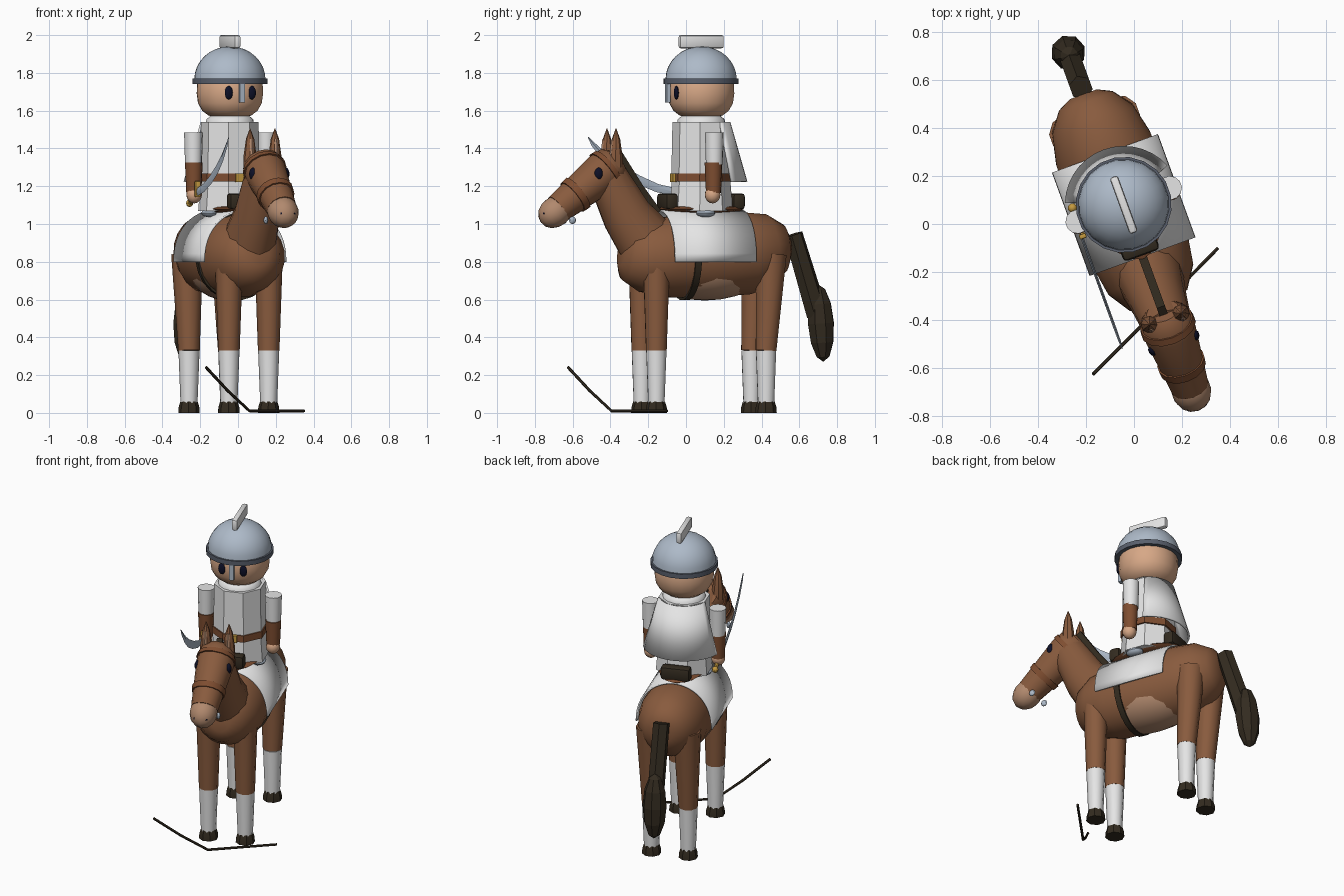
import bpy, bmesh, math
from mathutils import Vector, Matrix

if "Cube" in bpy.data.objects:
    bpy.data.objects.remove(bpy.data.objects["Cube"])

# The whole rider is turned 20 degrees; parts are built facing -y and then placed
PLACE = Matrix.Translation((-0.043, 0.08, 0)) @ Matrix.Rotation(math.radians(20), 4, 'Z')


def colour(name, r, g, b):
    m = bpy.data.materials.new(name)
    m.diffuse_color = (r, g, b, 1)
    m.use_nodes = True
    m.node_tree.nodes["Principled BSDF"].inputs["Base Color"].default_value = m.diffuse_color
    return m


COAT = colour("coat_brown", .25, .105, .048)
LEATHER = colour("leather_brown", .21, .075, .03)
DARK = colour("dark_hair", .033, .024, .014)
SKIN = colour("skin", .68, .39, .24)
TAN = colour("pale_muzzle", .44, .25, .155)
WHITE = colour("white_cloth", .78, .78, .78)
STEEL = colour("steel", .42, .49, .58)
DSTEEL = colour("dark_steel", .10, .115, .15)
GOLD = colour("gold", .55, .32, .05)
NAVY = colour("eye_navy", .004, .005, .02)


def finish(bm, name, mat, angle=40, place=PLACE):
    bmesh.ops.recalc_face_normals(bm, faces=bm.faces)
    me = bpy.data.meshes.new(name)
    bm.to_mesh(me)
    bm.free()
    me.transform(place)
    me.materials.append(mat)
    ob = bpy.data.objects.new(name, me)
    bpy.context.collection.objects.link(ob)
    if angle:
        bpy.ops.object.select_all(action='DESELECT')
        ob.select_set(True)
        bpy.context.view_layer.objects.active = ob
        bpy.ops.object.shade_smooth_by_angle(angle=math.radians(angle))
    return ob


def tube(name, mat, secs, n=12, angle=40, place=PLACE, turn=0.5):
    """Loft of elliptical sections: (x, forward, z, side radius, other radius)."""
    bm = bmesh.new()
    pts = [Vector((s[0], -s[1], s[2])) for s in secs]
    rings = []
    for i, s in enumerate(secs):
        t = (pts[min(i + 1, len(pts) - 1)] - pts[max(i - 1, 0)]).normalized()
        side = (Vector((1, 0, 0)) - t * t.x).normalized()
        up = t.cross(side)
        rings.append([bm.verts.new(pts[i] + side * s[3] * math.cos(a) + up * s[4] * math.sin(a))
                      for a in [(k + turn) * math.tau / n for k in range(n)]])
    for a, b in zip(rings, rings[1:]):
        for k in range(n):
            bm.faces.new((a[k], a[(k + 1) % n], b[(k + 1) % n], b[k]))
    bm.faces.new(rings[0])
    bm.faces.new(rings[-1])
    return finish(bm, name, mat, angle, place)


def post(name, mat, x, f, profile, n=12, angle=40):
    """Upright turned shape from (z, radius) pairs."""
    return tube(name, mat, [(x, f, z, r, r) for z, r in profile], n, angle)


def ball(name, mat, x, f, z, size, seg=16, rings=10, tilt=0, angle=40):
    bm = bmesh.new()
    m = Matrix.Translation((x, -f, z)) @ Matrix.Rotation(tilt, 4, 'X') @ Matrix.Diagonal((*size, 1))
    bmesh.ops.create_uvsphere(bm, u_segments=seg, v_segments=rings, radius=1, matrix=m)
    return finish(bm, name, mat, angle)


def box(name, mat, x, f, z, size, bevel=0):
    bm = bmesh.new()
    bmesh.ops.create_cube(bm, size=1, matrix=Matrix.Translation((x, -f, z)) @ Matrix.Diagonal((*size, 1)))
    if bevel:
        bmesh.ops.bevel(bm, geom=bm.edges[:], offset=bevel, segments=2, profile=.5, affect='EDGES')
    return finish(bm, name, mat, 30)


def sheet(name, mat, rows, thick):
    """Thin cloth skinned over rows of points."""
    bm = bmesh.new()
    grid = [[bm.verts.new(p) for p in r] for r in rows]
    for a, b in zip(grid, grid[1:]):
        for k in range(len(a) - 1):
            bm.faces.new((a[k], a[k + 1], b[k + 1], b[k]))
    ob = finish(bm, name, mat)
    mod = ob.modifiers.new("thickness", 'SOLIDIFY')
    mod.thickness = thick
    return ob


# ---- horse ----
tube("horse_body", COAT, [
    (0, -.49, .87, .06, .07), (0, -.46, .87, .12, .13), (0, -.38, .865, .18, .19),
    (0, -.25, .845, .21, .22), (0, 0, .83, .215, .225), (0, .2, .825, .212, .215),
    (0, .33, .83, .19, .19), (0, .42, .84, .13, .14), (0, .45, .845, .06, .07)], 20)
ball("belly_patch", TAN, 0, -.02, .765, (.19, .34, .17), 20, 12)
tube("neck", COAT, [(0, .27, .86, .15, .17), (0, .42, 1.05, .12, .135), (0, .56, 1.31, .10, .10)], 14)

# head runs from the poll down to the muzzle
POLL, NOSE = Vector((0, .53, 1.29)), Vector((0, .82, 1.07))


def along(t, r):
    p = POLL.lerp(NOSE, t)
    return (0, p.y, p.z, r, r)


tube("horse_head", COAT, [along(-.2, .07), along(-.1, .105), along(.1, .112), along(.55, .095), along(.95, .08)], 14)
ball("muzzle", TAN, 0, .822, 1.065, (.083, .098, .08), 14, 8, math.radians(37))
tube("nose_band", LEATHER, [along(.57, .102), along(.67, .098)], 14)
tube("brow_band", LEATHER, [along(-.03, .114), along(.05, .119)], 14)
for s, side in ((-1, "left"), (1, "right")):
    ball(side + "_horse_eye", NAVY, s * .092, .61, 1.265, (.02, .025, .034), 10, 8)
    ball(side + "_nostril", NAVY, s * .035, .895, 1.055, (.009, .009, .009), 6, 4)
    ball(side + "_bit_ring", STEEL, s * .07, .75, 1.02, (.012, .02, .02), 8, 6)
    post(side + "_ear", COAT, s * .07, .505, [(1.3, .036), (1.35, .036), (1.45, .022), (1.505, .002)], 8)
    post(side + "_inner_ear", TAN, s * .07, .522, [(1.33, .024), (1.45, .009)], 6)
tube("mane", DARK, [(0, .25, 1.06, .025, .03), (0, .35, 1.19, .025, .03), (0, .47, 1.37, .025, .03)], 4, 0)
ball("forelock", DARK, 0, .54, 1.365, (.028, .035, .025), 8, 6)

# legs: thigh, white sock and hoof
for f, top, lean, r, end in ((.293, .81, 0, .074, "front"), (-.325, .84, .03, .084, "rear")):
    for s, side in ((-1, "left"), (1, "right")):
        name, x = end + "_" + side, s * .112
        tube(name + "_leg", COAT, [(x, f, .33, .057, .057), (x, f - lean, top, r, r)], 10)
        post(name + "_sock", WHITE, x, f, [(.05, .045), (.33, .056)], 10)
        post(name + "_hoof", DARK, x, f, [(0, .057), (.03, .055), (.06, .046)], 8, 25)

tube("tail_dock", DARK, [(0, -.52, .945, .05, .052), (0, -.655, .52, .05, .06)], 6, 0)
ball("tail_tuft", DARK, 0, -.675, .475, (.073, .073, .205), 8, 6, math.radians(4), 0)

# ---- tack ----
ARCH = [math.pi * k / 24 for k in range(25)]
sheet("saddle_blanket", WHITE, [[(.235 * math.cos(a), y, .8 + .275 * math.sin(a) ** .9) for a in ARCH]
                                for y in (-.23, .228)], .01)
tube("girth_strap", DARK, [(0, .075, .828, .222, .232), (0, .11, .828, .222, .232)], 24)
ball("saddle_seat", LEATHER, 0, 0, 1.08, (.14, .24, .024), 16, 8)
box("saddle_pommel", DARK, 0, .19, 1.12, (.16, .07, .085), .018)
box("saddle_roll", DARK, 0, -.185, 1.12, (.18, .07, .085), .018)
for s, side in ((-1, "left"), (1, "right")):
    ball(side + "_foot_plate", STEEL, s * .125, .02, 1.058, (.04, .055, .022), 10, 6)

# ---- rider ----
post("tunic_skirt", WHITE, 0, 0, [(1.07, .168), (1.23, .155)], 8, 20)
post("belt", LEATHER, 0, 0, [(1.225, .166), (1.268, .165)], 8, 20)
box("belt_buckle", GOLD, 0, .157, 1.246, (.05, .02, .045))
post("tunic", WHITE, 0, 0, [(1.25, .158), (1.54, .152)], 8, 20)
post("collar", WHITE, 0, 0, [(1.53, .13), (1.555, .125), (1.575, .10)], 16)
post("rider_head", SKIN, 0, 0, [(1.562, .08), (1.575, .115), (1.60, .148), (1.64, .17),
                                (1.69, .177), (1.74, .175), (1.78, .16)], 20)
for s, side in ((-1, "left"), (1, "right")):
    ball(side + "_rider_eye", NAVY, s * .065, .163, 1.695, (.023, .012, .036), 12, 8)
    x = s * .205
    post(side + "_sleeve", WHITE, x, 0, [(1.315, .045), (1.485, .05)], 12)
    post(side + "_bracer", LEATHER, x, .005, [(1.165, .04), (1.325, .047)], 12)
    ball(side + "_hand", SKIN, x, .01, 1.155, (.042, .042, .046), 12, 8)

# helmet with brim, nose guard and crest
post("helmet_brim", DSTEEL, 0, 0, [(1.74, .20), (1.77, .20)], 20)
post("helmet_dome", STEEL, 0, 0, [(1.765 + .175 * math.sin(a), .188 * math.cos(a) + .002)
                                  for a in [math.pi / 2 * k / 8 for k in range(9)]], 20)
box("nose_guard", STEEL, 0, .187, 1.70, (.028, .02, .115))
box("helmet_crest", WHITE, 0, 0, 1.965, (.036, .25, .07), .012)

# cape: part of a cone around the back
SPAN = [math.radians(-68 + 136 * k / 14) for k in range(15)]
sheet("cape", WHITE, [[(r * math.sin(a), r * math.cos(a), z) for a in SPAN]
                      for z, r in ((1.54, .155), (1.225, .245))], .012)

# sabre held in the left hand
tube("sabre_blade", STEEL, [(-.21, .05, 1.165, .006, .02), (-.21, .17, 1.19, .006, .022),
                            (-.21, .28, 1.235, .006, .024), (-.21, .38, 1.29, .006, .024),
                            (-.21, .46, 1.35, .006, .02), (-.21, .53, 1.42, .005, .012),
                            (-.21, .56, 1.46, .002, .003)], 4, 30, turn=0)
box("sabre_guard", GOLD, -.205, .065, 1.185, (.03, .02, .085), .005)
tube("sabre_grip", GOLD, [(-.205, .06, 1.17, .012, .012), (-.205, -.055, 1.11, .012, .012)], 8)
ball("sabre_pommel", GOLD, -.205, -.06, 1.11, (.02, .02, .02), 8, 6)

# bent rod lying on the ground
tube("ground_rod", DARK, [(-.17, .625, .242, .008, .008), (-.055, .51, .118, .008, .008),
                          (.06, .395, .011, .008, .008), (.35, .10, .011, .008, .008)],
     6, 40, Matrix.Identity(4))
